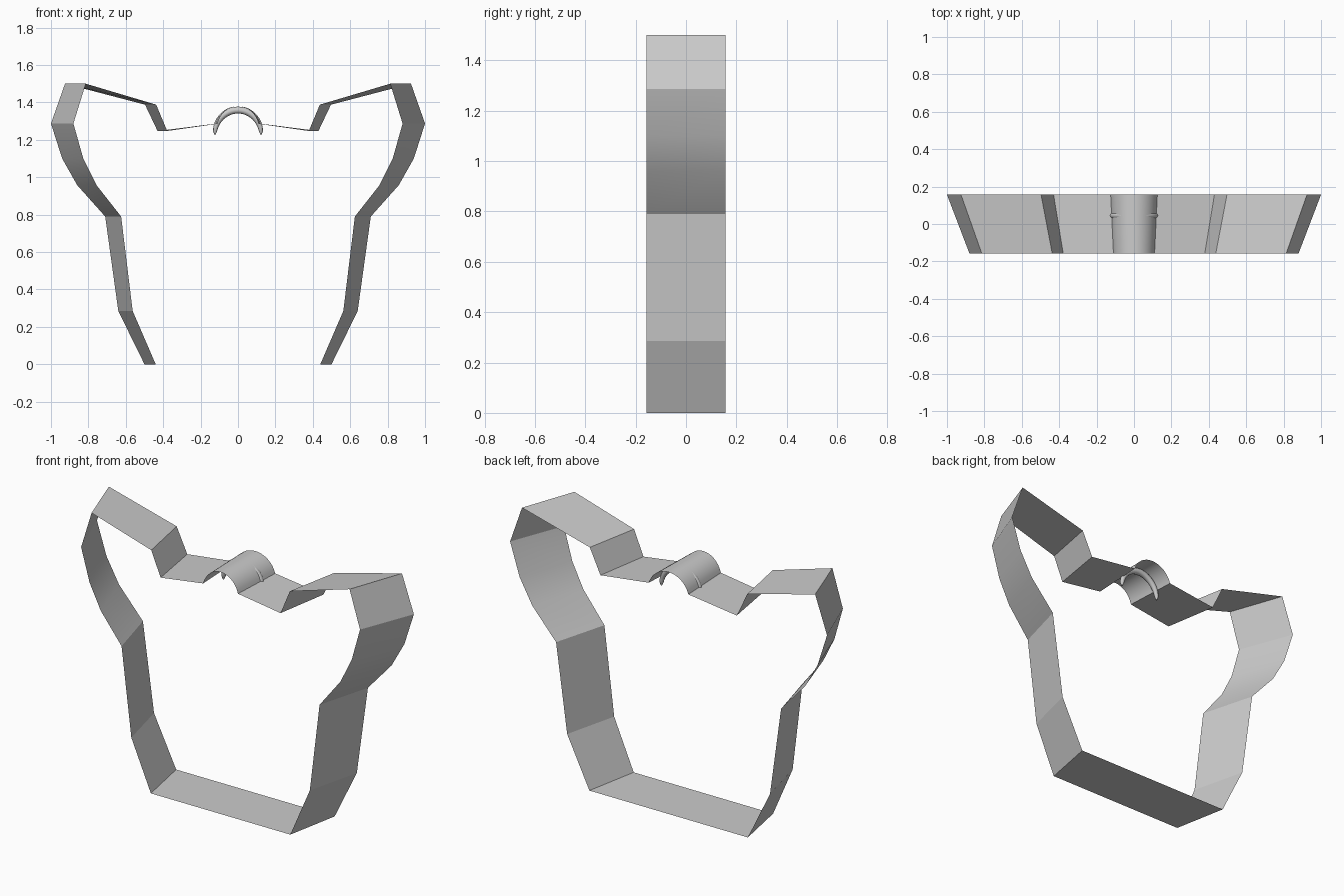
import bpy, bmesh, math

if "Cube" in bpy.data.objects:
    bpy.data.objects.remove(bpy.data.objects["Cube"])

HALF_DEPTH = 0.157
FRONT_SCALE = 0.88


def smooth(obj, angle):
    bpy.ops.object.select_all(action='DESELECT')
    obj.select_set(True)
    bpy.context.view_layer.objects.active = obj
    bpy.ops.object.shade_smooth_by_angle(angle=math.radians(angle))


def add_mesh(name, bm):
    mesh = bpy.data.meshes.new(name)
    bm.to_mesh(mesh)
    bm.free()
    obj = bpy.data.objects.new(name, mesh)
    bpy.context.collection.objects.link(obj)
    return obj


# Right half of the back outline, from the base up to the foot of the arch
side = [(0.5, 0), (0.64, 0.285), (0.71, 0.79), (0.86, 0.958), (0.94, 1.10),
        (1.0, 1.287), (0.925, 1.5), (0.497, 1.388), (0.43, 1.247)]

# Small round arch in the middle of the top edge
arch = []
for i in range(17):
    a = math.radians(-74 + 148 * i / 16)
    arch.append((-0.13 * math.sin(a), 1.25 + 0.13 * math.cos(a)))

outline = side + arch + [(-x, z) for x, z in reversed(side)]

# Closed band, tapering towards the front
bm = bmesh.new()
front = [bm.verts.new((x * FRONT_SCALE, -HALF_DEPTH, z)) for x, z in outline]
back = [bm.verts.new((x, HALF_DEPTH, z)) for x, z in outline]
n = len(outline)
for i in range(n):
    j = (i + 1) % n
    bm.faces.new((front[i], back[i], back[j], front[j]))
bmesh.ops.recalc_face_normals(bm, faces=bm.faces)
band = add_mesh("outline_band", bm)
smooth(band, 16)

# Slim curved handle under the arch, with tapered ends
bm = bmesh.new()
rings = []
STEPS, SIDES = 24, 10
for i in range(STEPS + 1):
    t = i / STEPS
    a = math.radians(-3 + 186 * t)
    r = 0.004 + 0.0145 * math.sin(math.pi * t) ** 0.4 if 0 < t < 1 else 0.004
    ring = []
    for k in range(SIDES):
        b = 2 * math.pi * k / SIDES
        rad = 0.123 + r * math.cos(b)
        ring.append(bm.verts.new((rad * math.cos(a), 0.045 + r * math.sin(b),
                                  1.236 + rad * math.sin(a))))
    rings.append(ring)
for r0, r1 in zip(rings, rings[1:]):
    for k in range(SIDES):
        m = (k + 1) % SIDES
        bm.faces.new((r0[k], r0[m], r1[m], r1[k]))
bm.faces.new(rings[0])
bm.faces.new(rings[-1])
bmesh.ops.recalc_face_normals(bm, faces=bm.faces)
handle = add_mesh("curved_handle", bm)
smooth(handle, 50)
